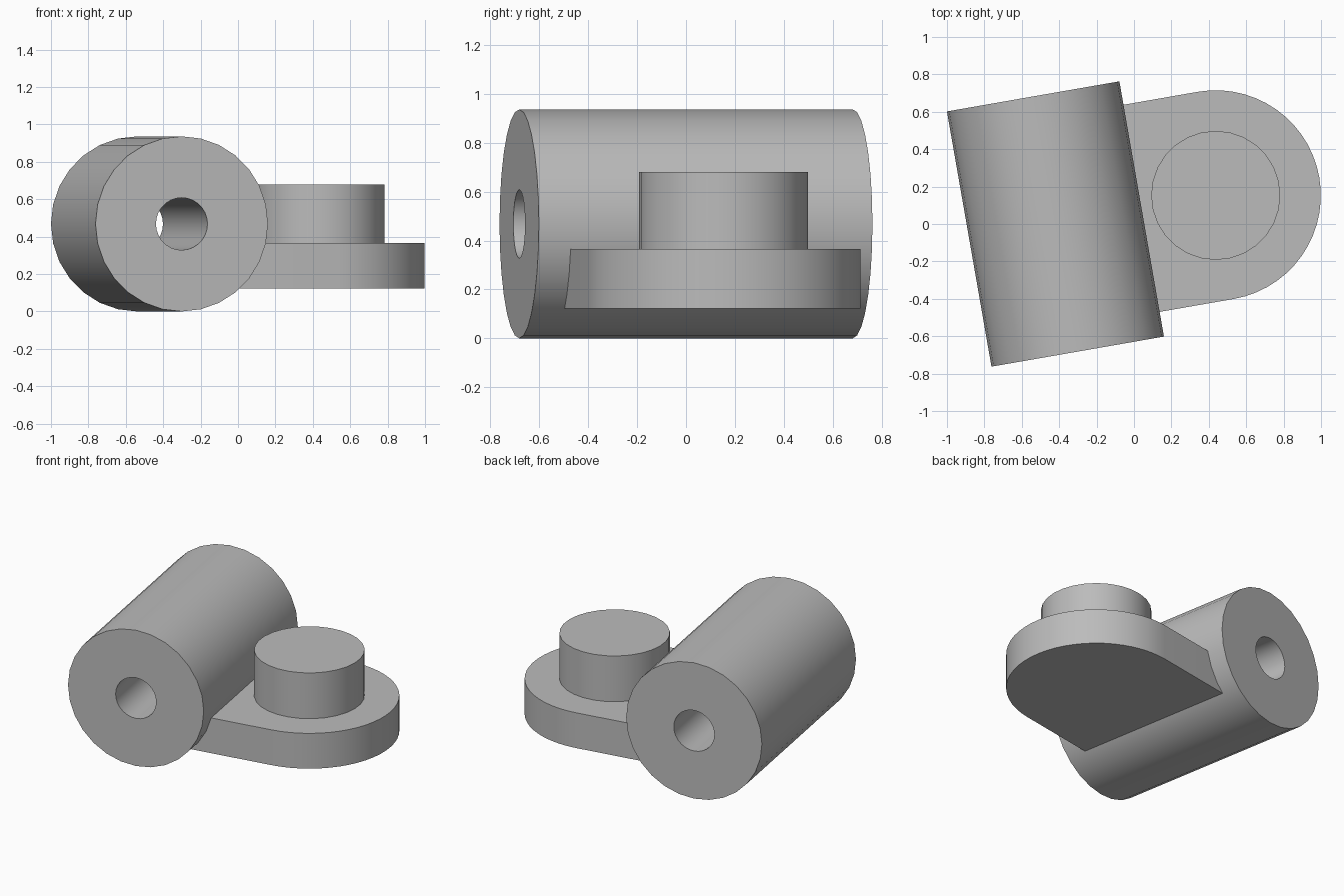
import bpy, bmesh
from math import sin, cos, pi, radians
from mathutils import Matrix, Vector

if "Cube" in bpy.data.objects:
    bpy.data.objects.remove(bpy.data.objects["Cube"], do_unlink=True)

SIDES = 28
TURN = radians(9.9)

grey = bpy.data.materials.new("plain grey")
grey.use_nodes = True
colour = (0.5, 0.5, 0.5, 1)
grey.diffuse_color = colour
grey.node_tree.nodes["Principled BSDF"].inputs["Base Color"].default_value = colour


def arc(radius, start=0, sweep=2 * pi, count=SIDES):
    return [(radius * cos(start + sweep * i / SIDES), radius * sin(start + sweep * i / SIDES))
            for i in range(count)]


def finish(name, bm, matrix):
    bmesh.ops.recalc_face_normals(bm, faces=bm.faces)
    bm.transform(matrix)
    mesh = bpy.data.meshes.new(name)
    bm.to_mesh(mesh)
    bm.free()
    mesh.materials.append(grey)
    ob = bpy.data.objects.new(name, mesh)
    bpy.context.collection.objects.link(ob)
    bpy.ops.object.select_all(action="DESELECT")
    ob.select_set(True)
    bpy.context.view_layer.objects.active = ob
    bpy.ops.object.shade_smooth_by_angle(angle=radians(30))


def prism(name, outline, height, matrix):
    bm = bmesh.new()
    base = bm.faces.new([bm.verts.new((x, y, 0)) for x, y in outline])
    top = bmesh.ops.extrude_face_region(bm, geom=[base], use_keep_orig=True)
    verts = [g for g in top["geom"] if isinstance(g, bmesh.types.BMVert)]
    bmesh.ops.translate(bm, verts=verts, vec=(0, 0, height))
    finish(name, bm, matrix)


def tube(name, outer, inner, length, matrix):
    # Four rings joined into a closed loop of walls and end faces
    bm = bmesh.new()
    h = length / 2
    rings = [[bm.verts.new((x, y, z)) for x, y in arc(r)]
             for r, z in ((outer, -h), (outer, h), (inner, h), (inner, -h))]
    for a, b in zip(rings, rings[1:] + rings[:1]):
        for i in range(SIDES):
            j = (i + 1) % SIDES
            bm.faces.new((a[i], a[j], b[j], b[i]))
    finish(name, bm, matrix)


turn = Matrix.Rotation(TURN, 4, "Z")
pad_centre = Vector((0.437, 0.153, 0))

# Horizontal barrel with a hole along its axis
tube("bored_barrel", 0.468, 0.14, 1.385,
     Matrix.Translation((-0.42, 0, 0.468)) @ turn @ Matrix.Rotation(pi / 2, 4, "X"))

# Round-ended plate running into the side of the barrel
REACH = -0.66
outline = [(REACH, -0.562)] + arc(0.562, -pi / 2, pi, SIDES + 1) + [(REACH, 0.562)]
prism("side_plate", outline, 0.243,
      Matrix.Translation(pad_centre + Vector((0, 0, 0.122))) @ turn)

# Round boss on the plate
prism("round_boss", arc(0.345), 0.318,
      Matrix.Translation(pad_centre + Vector((0, 0, 0.362))))
